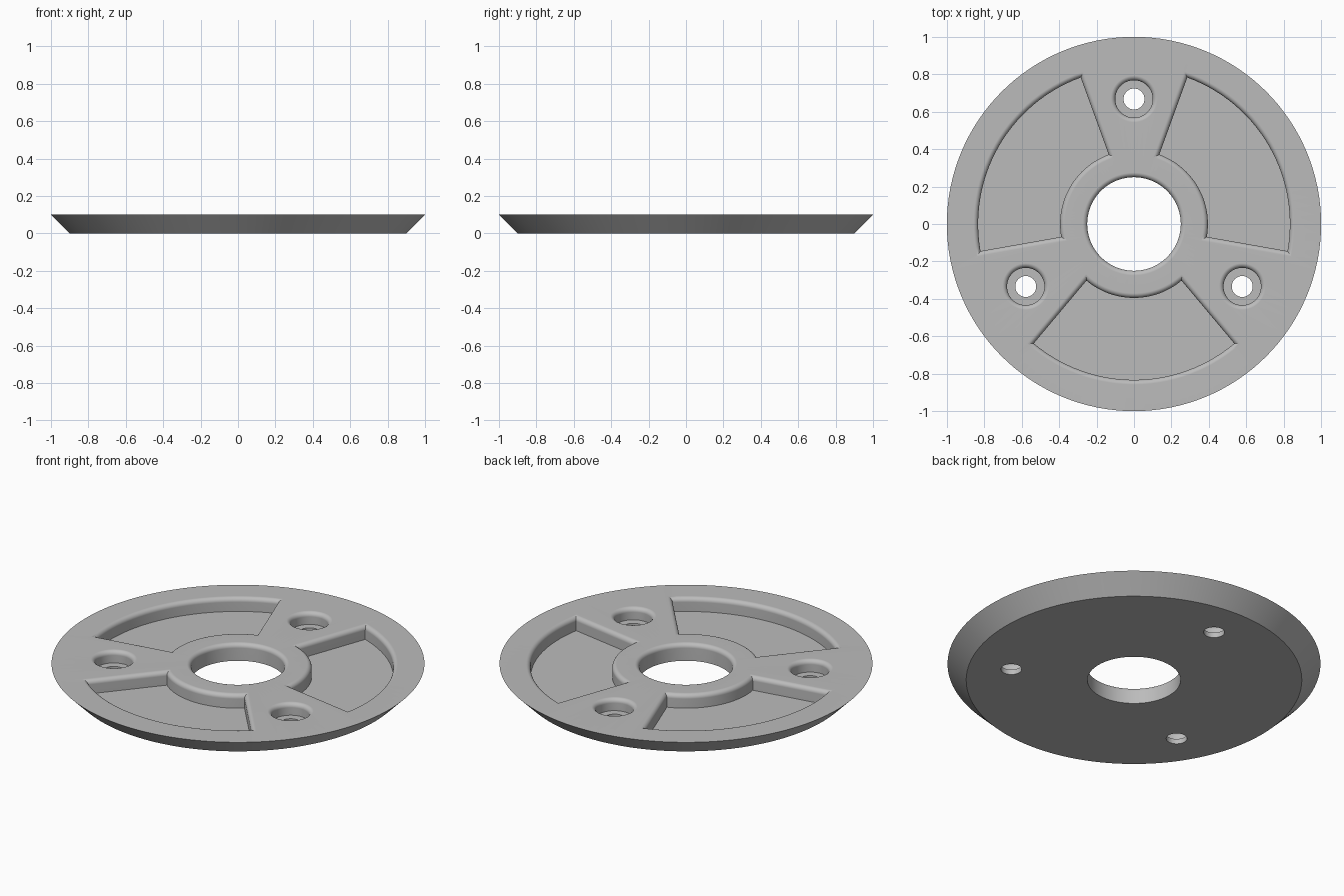
import bpy
import bmesh
from math import sin, cos, asin, pi, radians

if "Cube" in bpy.data.objects:
    bpy.data.objects.remove(bpy.data.objects["Cube"], do_unlink=True)

TOP = 0.10        # plate thickness
FILLET = 0.025    # rounding of the upper edges
STEPS = 6
SIDES = 128

grey = bpy.data.materials.new("plain_grey")
grey.use_nodes = True
COLOUR = (0.5, 0.5, 0.5, 1)
grey.diffuse_color = COLOUR
grey.node_tree.nodes["Principled BSDF"].inputs["Base Color"].default_value = COLOUR


def fillet_steps():
    """Outward offset and height along the rounded upper edge."""
    angles = [i / STEPS * pi / 2 for i in range(STEPS + 1)]
    return [(FILLET * (1 - cos(a)), TOP - FILLET * (1 - sin(a))) for a in angles]


def circle(radius, z, centre=(0, 0), sides=SIDES):
    return [(centre[0] + radius * cos(2 * pi * i / sides),
             centre[1] + radius * sin(2 * pi * i / sides), z) for i in range(sides)]


def wedge(offset, z, heading, inner=0.395, outer=0.833, half=radians(40), n=28):
    """Ring-sector outline grown evenly by an offset, with mitred corners."""
    points = []
    for radius, turn in ((outer + offset, 1), (inner - offset, -1)):
        spread = half + asin(offset / radius)
        for i in range(n + 1):
            a = heading + turn * spread * (2 * i / n - 1)
            points.append((radius * cos(a), radius * sin(a), z))
    return points


def loft(name, loops, ring=False):
    """Skin a stack of outlines; close it as a ring or with end caps."""
    bm = bmesh.new()
    rows = [[bm.verts.new(p) for p in loop] for loop in loops]
    pairs = list(zip(rows, rows[1:])) + ([(rows[-1], rows[0])] if ring else [])
    for a, b in pairs:
        for i in range(len(a)):
            j = (i + 1) % len(a)
            bm.faces.new((a[i], a[j], b[j], b[i]))
    if not ring:
        bm.faces.new(rows[0])
        bm.faces.new(rows[-1])
    bmesh.ops.recalc_face_normals(bm, faces=bm.faces)
    mesh = bpy.data.meshes.new(name)
    bm.to_mesh(mesh)
    bm.free()
    mesh.materials.append(grey)
    obj = bpy.data.objects.new(name, mesh)
    bpy.context.collection.objects.link(obj)
    return obj


# Disc with sloping rim and a rounded central bore
bore = [circle(0.25 + o, z) for o, z in fillet_steps()]
plate = loft("round_plate", [circle(0.25, 0), *bore[:-1], bore[-1],
                             circle(1, TOP), circle(0.9, 0)], ring=True)

# Three sector pockets and three counterbored bolt holes between them
cutters = []
for k in range(3):
    pocket_angle = -pi / 2 + k * 2 * pi / 3
    loops = [wedge(0, 0.02, pocket_angle)]
    loops += [wedge(o, z, pocket_angle) for o, z in fillet_steps()]
    loops.append(wedge(FILLET, TOP + 0.05, pocket_angle))
    cutters.append(loft("pocket_cutter", loops))

    a = pocket_angle + pi
    spot = (0.668 * cos(a), 0.668 * sin(a))
    profile = [(0.056, -0.05), (0.056, 0.03), (0.1, 0.03)]
    profile += [(0.1 + o, z) for o, z in fillet_steps()]
    profile.append((0.1 + FILLET, TOP + 0.05))
    cutters.append(loft("bolt_hole_cutter",
                        [circle(r, z, spot, 48) for r, z in profile]))

bpy.ops.object.select_all(action="DESELECT")
bpy.context.view_layer.objects.active = plate
plate.select_set(True)
for cutter in cutters:
    cutter.hide_render = True
    cut = plate.modifiers.new("cut", "BOOLEAN")
    cut.operation = "DIFFERENCE"
    cut.solver = "EXACT"
    cut.object = cutter
    bpy.ops.object.modifier_apply(modifier=cut.name)
    bpy.data.objects.remove(cutter, do_unlink=True)

# Smooth fillets with crisp corners and a flat top
bpy.ops.object.shade_smooth_by_angle(angle=radians(30))
weighted = plate.modifiers.new("weighted_normals", "WEIGHTED_NORMAL")
weighted.keep_sharp = True
